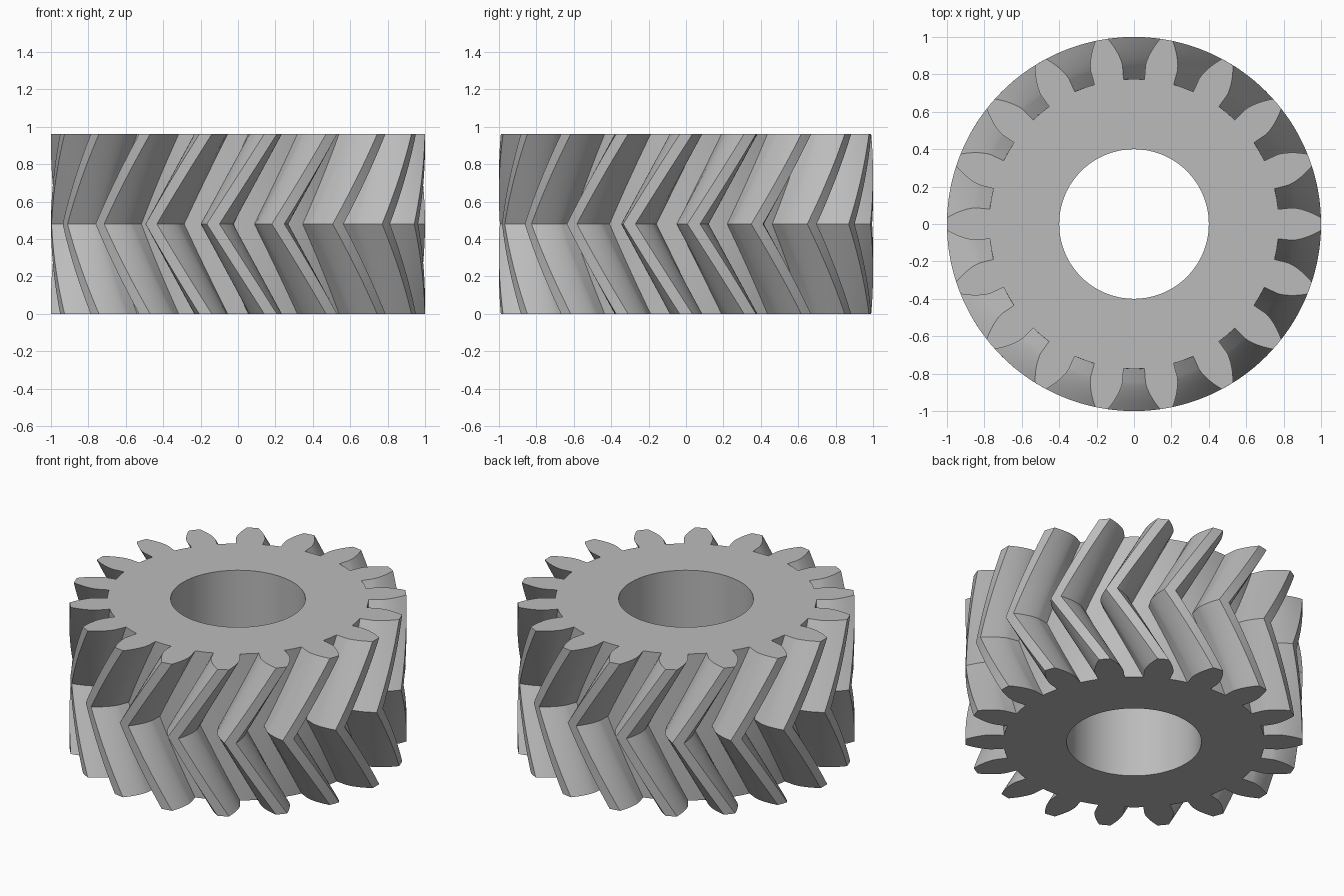
import bpy, bmesh
from math import pi, tan, acos, cos, sin, radians

if "Cube" in bpy.data.objects:
    bpy.data.objects.remove(bpy.data.objects["Cube"])

# Gear proportions
TEETH, HEIGHT, STEPS = 18, 0.96, 12
TIP, PITCH, ROOT, BORE = 1.0, 0.9, 0.775, 0.4
PRESSURE, HELIX = radians(20), radians(30)
BASE = PITCH * cos(PRESSURE)
TWIST = tan(HELIX) * HEIGHT / 2 / PITCH
STEP = 2 * pi / TEETH


def involute(r):
    a = acos(min(1, BASE / r))
    return tan(a) - a


def half_angle(r):
    """Half the tooth thickness, as an angle, at radius r."""
    return STEP / 4 + involute(PITCH) - involute(max(r, BASE))


# One tooth as (radius, angle): root, flank, tip arc, flank, root
flank = [ROOT] + [BASE + (TIP - BASE) * (i / 8) ** 1.5 for i in range(9)]
right = [(r, -half_angle(r)) for r in flank]
left = [(r, -a) for r, a in reversed(right)]
tooth = right + [(TIP, 0)] + left
outline = tooth + [(ROOT, STEP / 2)]
N = len(outline)

bm = bmesh.new()


def ring(points, z, turn):
    return [bm.verts.new((r * cos(a + k * STEP + turn), r * sin(a + k * STEP + turn), z))
            for k in range(TEETH) for r, a in points]


def skin(lower, upper):
    n = len(lower)
    for i in range(n):
        j = (i + 1) % n
        bm.faces.new((lower[i], lower[j], upper[j], upper[i]))


# Herringbone flanks: the outline turns one way, then back again
rings = []
for s in range(2 * STEPS + 1):
    t = s / STEPS - 1
    rings.append(ring(outline, HEIGHT * s / (2 * STEPS), TWIST * (abs(t) - 1)))
for lower, upper in zip(rings, rings[1:]):
    skin(lower, upper)

# End faces: one face per tooth, and a flat hub round the bore
foot = half_angle(ROOT)
hub = [(ROOT, -foot), (ROOT, 0), (ROOT, foot), (ROOT, STEP / 2)]
bores = []
for outer, z in ((rings[0], 0), (rings[-1], HEIGHT)):
    bore = ring([(BORE, a) for _, a in hub], z, 0)
    inner = []
    for k in range(TEETH):
        o = outer[k * N:(k + 1) * N]
        mid = bm.verts.new((ROOT * cos(k * STEP), ROOT * sin(k * STEP), z))
        bm.faces.new(o[:-1] + [mid])
        inner += [o[0], mid, o[-2], o[-1]]
    skin(bore, inner)
    bores.append(bore)

# Bore wall
skin(bores[1], bores[0])
bmesh.ops.recalc_face_normals(bm, faces=bm.faces)

mesh = bpy.data.meshes.new("herringbone_gear")
bm.to_mesh(mesh)
bm.free()
gear = bpy.data.objects.new("herringbone_gear", mesh)
bpy.context.collection.objects.link(gear)

# Plain grey metal
grey = bpy.data.materials.new("grey")
grey.use_nodes = True
grey.diffuse_color = (0.5, 0.5, 0.5, 1)
grey.node_tree.nodes["Principled BSDF"].inputs["Base Color"].default_value = (0.5, 0.5, 0.5, 1)
mesh.materials.append(grey)

bpy.ops.object.select_all(action='DESELECT')
gear.select_set(True)
bpy.context.view_layer.objects.active = gear
bpy.ops.object.shade_smooth_by_angle(angle=radians(30))
